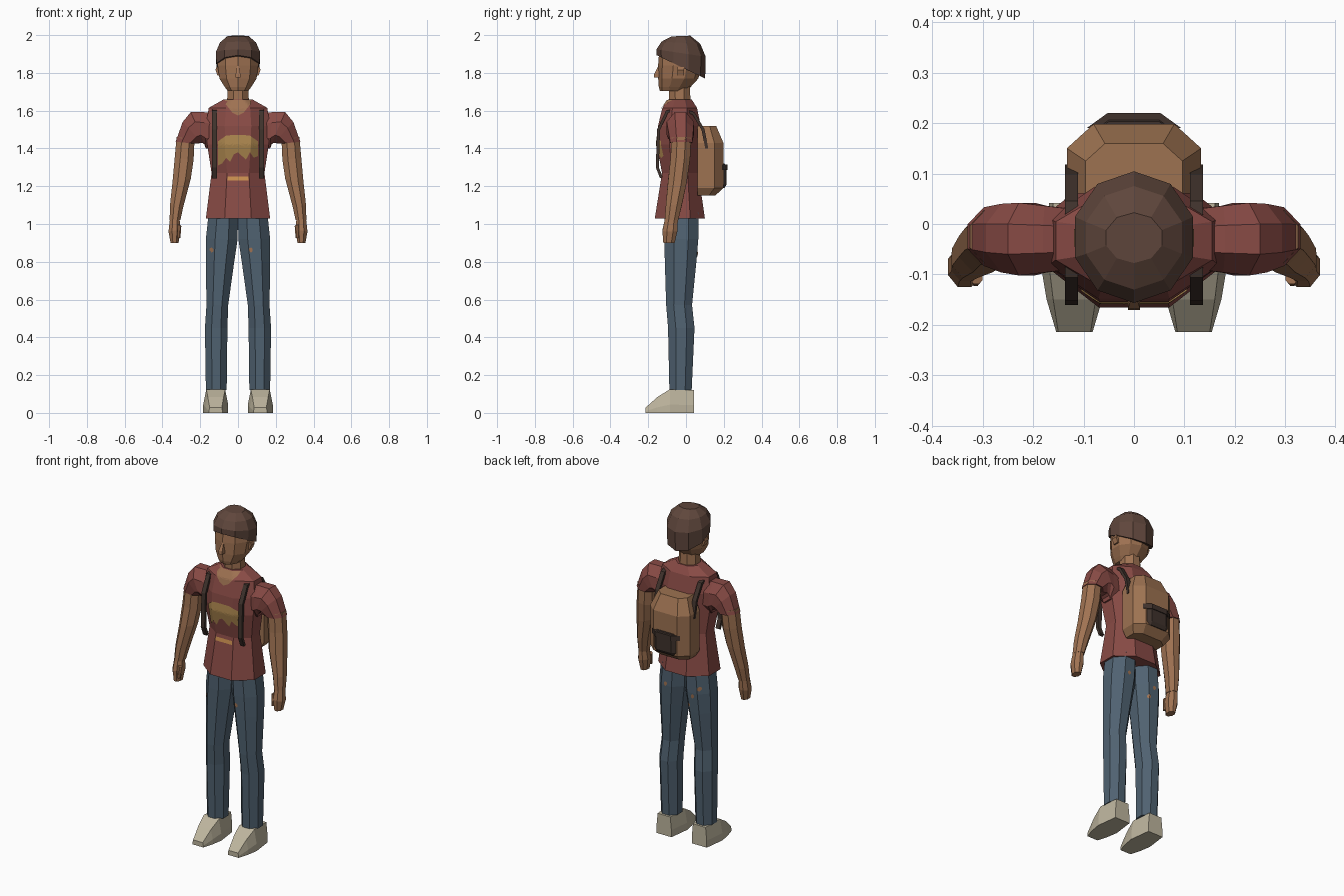
import bpy, bmesh, math
from mathutils import Vector
from mathutils.bvhtree import BVHTree

if "Cube" in bpy.data.objects:
    bpy.data.objects.remove(bpy.data.objects["Cube"], do_unlink=True)


def material(name, *rgb):
    mat = bpy.data.materials.new(name)
    mat.use_nodes = True
    mat.diffuse_color = (*rgb, 1)
    mat.node_tree.nodes["Principled BSDF"].inputs["Base Color"].default_value = (*rgb, 1)
    return mat


SKIN = material("skin", .35, .17, .085)
SHIRT = material("red shirt", .25, .07, .06)
DENIM = material("blue denim", .08, .122, .165)
HAIR = material("dark brown hair", .115, .062, .045)
SHOE = material("pale canvas", .51, .46, .34)
PACK = material("tan pack", .34, .17, .083)
STRAP = material("dark strap", .05, .032, .025)
PRINT = material("ochre print", .43, .25, .08)
BADGE = material("orange stripe", .6, .28, .08)


def finish(name, bm, mat):
    mesh = bpy.data.meshes.new(name)
    bm.to_mesh(mesh)
    bm.free()
    mesh.materials.append(mat)
    obj = bpy.data.objects.new(name, mesh)
    bpy.context.collection.objects.link(obj)
    return obj


def loft(name, rings, mat):
    """Skin a closed solid over a list of equal-length point rings."""
    bm = bmesh.new()
    rows = [[bm.verts.new(p) for p in r] for r in rings]
    n = len(rows[0])
    for low, high in zip(rows, rows[1:]):
        for i in range(n):
            j = (i + 1) % n
            bm.faces.new((low[i], low[j], high[j], high[i]))
    bm.faces.new(rows[0][::-1])
    bm.faces.new(rows[-1])
    bmesh.ops.recalc_face_normals(bm, faces=bm.faces)
    return finish(name, bm, mat)


def ring(center, a, b, sides=8):
    """Flat-sided polygon spanned by half-axes a and b."""
    out = []
    for k in range(sides):
        t = (k + .5) * math.tau / sides
        out.append(center + (a * math.cos(t) + b * math.sin(t)) / math.cos(math.pi / sides))
    return out


def level(z, x0, x1, y0, y1, sides=8, tilt=0):
    """Ring around the vertical axis, optionally sloping along y."""
    c = Vector(((x0 + x1) / 2, (y0 + y1) / 2, z))
    d = (y1 - y0) / 2
    return ring(c, Vector(((x1 - x0) / 2, 0, 0)), Vector((0, d, d * tilt)), sides)


def limb(side, inner, outer, y, depth):
    p, q = (Vector((side * e[0], y, e[1])) for e in (inner, outer))
    return ring((p + q) / 2, (q - p) / 2, Vector((0, depth, 0)))


def painted(name, target, columns, mat, facing=-1, rows=8, fine=4):
    """Thin plate of (x, low, high) columns laid on the surface of target."""
    tree = BVHTree.FromPolygons([v.co for v in target.data.vertices],
                                [p.vertices for p in target.data.polygons])
    cols = [Vector(columns[0])]
    for a, b in zip(columns, columns[1:]):
        cols += [Vector(a).lerp(Vector(b), (i + 1) / fine) for i in range(fine)]
    bm = bmesh.new()
    grid = []
    for x, low, high in cols:
        line = []
        for r in range(rows + 1):
            z = low + (high - low) * r / rows
            hit = tree.ray_cast(Vector((x, facing, z)), Vector((0, -facing, 0)))[0]
            line.append(bm.verts.new((x, hit.y + facing * .004, z)) if hit else None)
        grid.append(line)
    for c, d in zip(grid, grid[1:]):
        for r in range(rows):
            quad = (c[r], d[r], d[r + 1], c[r + 1])
            if all(quad):
                bm.faces.new(quad if facing < 0 else quad[::-1])
    finish(name, bm, mat)


# Shirt body: height, half width, front, back
torso = [(1.03, .17, -.165, .10), (1.27, .14, -.127, .065), (1.42, .163, -.155, .073),
         (1.52, .17, -.148, .078), (1.615, .155, -.125, .058), (1.66, .075, -.095, .03)]
shirt = loft("shirt", [level(z, -w, w, f, b) for z, w, f, b in torso], SHIRT)

# Shirt print, waist stripe and neckline
bottoms = [1.31, 1.32, 1.35, 1.33, 1.37, 1.38, 1.36, 1.34, 1.38, 1.35, 1.36]
emblem = []
for i, low in enumerate(bottoms):
    x = (i - 5) * .021
    emblem.append((x, low, 1.47 - max(0, abs(x) - .06) * .7))
painted("shirt_print", shirt, emblem, PRINT)
painted("waist_stripe", shirt, [(-.055, 1.23, 1.252), (.055, 1.23, 1.252)], BADGE)
painted("neckline", shirt, [(-.07, 1.64, 1.657), (-.03, 1.59, 1.657), (0, 1.575, 1.657),
                            (.03, 1.59, 1.657), (.07, 1.64, 1.657)], SKIN)

# Neck and head
loft("neck", [level(1.62, -.06, .06, -.09, .025), level(1.74, -.052, .052, -.09, .02)], SKIN)
skull = [(1.705, .055, -.135, 0), (1.725, .07, -.14, .02), (1.77, .098, -.142, .06),
         (1.84, .108, -.142, .08), (1.93, .1, -.135, .08)]
head = loft("head", [level(z, -w, w, f, b, 10) for z, w, f, b in skull], SKIN)
loft("nose", [level(1.775, -.012, .012, -.17, -.13, 4), level(1.795, -.012, .012, -.168, -.13, 4),
              level(1.84, -.005, .005, -.145, -.13, 4)], SKIN)

# Hair cap with a hem that slopes down to the nape
cap = [(1.832, .114, -.149, .095, -.48), (1.905, .117, -.15, .098, -.15),
       (1.96, .095, -.125, .07, -.05), (1.995, .055, -.075, .02, .04)]
loft("hair", [level(z, -w, w, f, b, 10, t) for z, w, f, b, t in cap], HAIR)

# Backpack: height and scale of one outline
outline = [(-.133, .06), (-.133, .15), (-.08, .198), (.08, .198), (.133, .15), (.133, .06)]


def pack_ring(z, wide, deep):
    return [Vector((x * wide, .06 + (y - .06) * deep, z)) for x, y in outline]


loft("backpack", [pack_ring(1.15, .8, .68), pack_ring(1.19, 1, 1),
                  pack_ring(1.43, 1, 1), pack_ring(1.52, .72, .72)], PACK)
pocket = [(-.09, .185), (-.05, .215), (.05, .215), (.09, .185)]
loft("pack_pocket", [[(x, y - inset, z) for x, y in pocket]
                     for z, inset in ((1.19, .012), (1.21, 0), (1.30, 0), (1.32, .012))], STRAP)
loft("pocket_flap", [[(x * 1.04, y + .005, z) for x, y in pocket] for z in (1.285, 1.315)], STRAP)

for side, label in ((1, "left"), (-1, "right")):
    # Sleeve and arm: inner point, outer point, depth position, half depth
    sleeve = [((.12, 1.40), (.13, 1.585), -.03, .06), ((.17, 1.40), (.18, 1.592), -.03, .066),
              ((.175, 1.42), (.25, 1.592), -.03, .072), ((.19, 1.43), (.293, 1.54), -.028, .068),
              ((.22, 1.425), (.33, 1.435), -.025, .058)]
    loft(label + "_sleeve", [limb(side, *s) for s in sleeve], SHIRT)
    arm = [((.23, 1.45), (.325, 1.46), -.025, .052), ((.235, 1.34), (.335, 1.35), -.03, .052),
           ((.25, 1.24), (.347, 1.22), -.045, .05), ((.29, 1.09), (.36, 1.1), -.065, .042),
           ((.305, 1.02), (.362, 1.02), -.077, .036)]
    loft(label + "_arm", [limb(side, *a) for a in arm], SKIN)
    hand = [((.31, 1.03), (.36, 1.03), -.077, .034), ((.303, .97), (.368, .96), -.085, .04),
            ((.315, .90), (.357, .90), -.09, .03)]
    loft(label + "_hand", [limb(side, *h) for h in hand], SKIN)
    thumb = [((.30, .99), (.325, 1), -.105, .014), ((.305, .925), (.322, .925), -.113, .01)]
    loft(label + "_thumb", [limb(side, *t) for t in thumb], SKIN)

    # Trouser leg: height, inner, outer, front, back
    leg = [(1.06, 0, .155, -.115, .065), (.92, .002, .17, -.115, .065),
           (.80, .02, .17, -.112, .055), (.57, .052, .167, -.105, .032),
           (.45, .056, .175, -.095, .045), (.12, .06, .17, -.088, .03)]
    trousers = loft(label + "_trouser_leg",
                    [level(z, side * a, side * b, f, k) for z, a, b, f, k in leg], DENIM)

    # Worn patches on the trousers
    spots = [(.068, .86, -1), (.09, .93, 1)] if side > 0 else \
        [(-.14, .86, -1), (-.06, .84, 1), (-.09, .90, 1), (-.13, .95, 1)]
    for x, z, facing in spots:
        painted(label + "_worn_patch", trousers, [(x - .01, z, z + .01), (x, z - .012, z + .016),
                (x + .01, z - .004, z + .008)], SKIN, facing, 2, 1)

    # Shoe sections from heel to toe: y, sole half width, top half width, height
    shoe = [(.042, .05, .042, .12), (-.085, .066, .05, .125),
            (-.15, .055, .042, .085), (-.214, .036, .032, .028)]
    loft(label + "_shoe", [[(side * .118 + dx, y, z) for dx, z in
                            ((-s, 0), (s, 0), (s, h * .35), (t, h), (-t, h), (-s, h * .35))]
                           for y, s, t, h in shoe], SHOE)

    # Shoulder strap swept along a side profile of y, z points
    path = [Vector(p) for p in ((.11, 1.40), (.09, 1.50), (.04, 1.585), (-.03, 1.61),
                                (-.10, 1.595), (-.145, 1.50), (-.152, 1.30), (-.13, 1.245))]
    bands = []
    for i, p in enumerate(path):
        run = (path[min(i + 1, len(path) - 1)] - path[max(i - 1, 0)]).normalized()
        off = Vector((-run.y, run.x)) * .008
        bands.append([(side * .124 + dx, p.x + off.x * s, p.y + off.y * s)
                      for dx, s in ((-.013, -1), (.013, -1), (.013, 1), (-.013, 1))])
    loft(label + "_strap", bands, STRAP)

    # Ear
    loft(label + "_ear", [level(z, side * .095, side * w, -.045, -.01, 4)
                          for z, w in ((1.785, .108), (1.815, .119), (1.83, .115))], SKIN)
